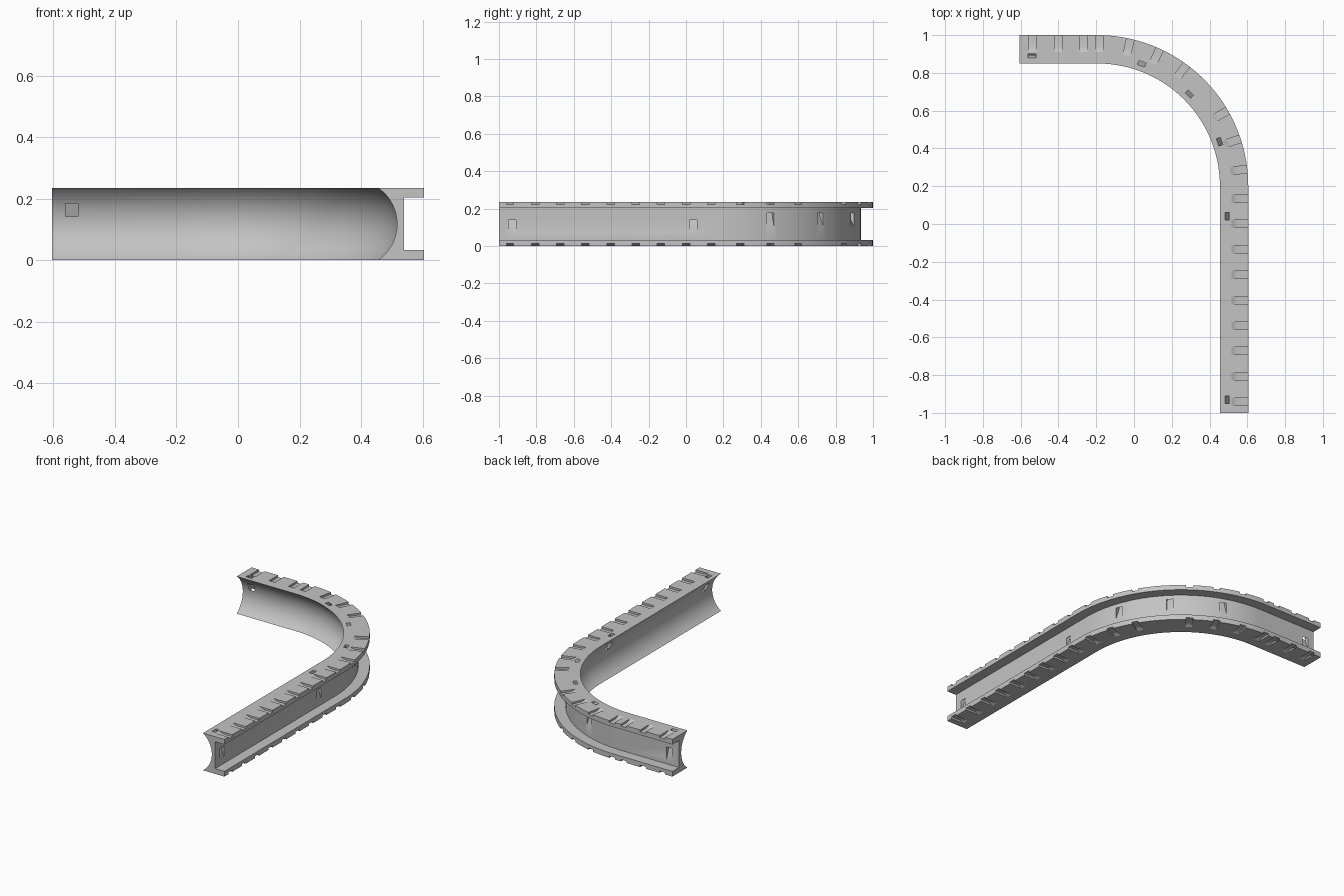
import bpy, bmesh, math
from mathutils import Vector

cube = bpy.data.objects.get("Cube")
if cube:
    bpy.data.objects.remove(cube, do_unlink=True)

H = 0.235              # rail height
CX, CY = -0.195, 0.2   # bend centre
R_IN, R_WEB, R_OUT = 0.65, 0.735, 0.8
BULGE = 0.062          # depth of the hollow inner face

grey = bpy.data.materials.new("light grey")
grey.use_nodes = True
grey.diffuse_color = (0.55, 0.55, 0.55, 1)
grey.node_tree.nodes["Principled BSDF"].inputs["Base Color"].default_value = grey.diffuse_color


def place(frame, r, t, z):
    """Point at distance r outward and t along the rail from a frame (x, y, angle)."""
    x, y, a = frame
    return Vector((x + r * math.cos(a) - t * math.sin(a),
                   y + r * math.sin(a) + t * math.cos(a), z))


def loft(bm, rings):
    """Closed solid through a list of matching rings."""
    rings = [[bm.verts.new(p) for p in ring] for ring in rings]
    n = len(rings[0])
    for a, b in zip(rings, rings[1:]):
        for i in range(n):
            j = (i + 1) % n
            bm.faces.new((a[i], a[j], b[j], b[i]))
    bm.faces.new(rings[0])
    bm.faces.new(rings[-1][::-1])


def make_object(name, bm):
    bmesh.ops.recalc_face_normals(bm, faces=bm.faces[:])
    mesh = bpy.data.meshes.new(name)
    bm.to_mesh(mesh)
    bm.free()
    mesh.materials.append(grey)
    obj = bpy.data.objects.new(name, mesh)
    bpy.context.collection.objects.link(obj)
    return obj


# Frames on the two straights and the bend
def side(y):
    return (CX, y, 0.0)


def bend(deg):
    return (CX, CY, math.radians(deg))


def back(x):
    return (x, CY, math.pi / 2)


# Rail: channel on the outside, hollow arc on the inside
half = H / 2
radius = (half ** 2 + BULGE ** 2) / (2 * BULGE)
spread = math.asin(half / radius)
profile = [(R_OUT, 0), (R_OUT, 0.033), (R_WEB, 0.033),
           (R_WEB, 0.203), (R_OUT, 0.203), (R_OUT, H)]
ARC = 24
for i in range(ARC + 1):
    a = spread * (1 - 2 * i / ARC)
    profile.append((R_IN + BULGE - radius + radius * math.cos(a),
                    half + radius * math.sin(a)))

BEND = 36
stations = [side(-1)] + [bend(90 * i / BEND) for i in range(BEND + 1)] + [back(-0.605)]
bm = bmesh.new()
loft(bm, [[place(f, r, 0, z) for r, z in profile] for f in stations])
rail = make_object("curved_rail", bm)

# Cutters: shallow edge notches above and below, slanted slots through to the web
bm = bmesh.new()


def cut(frame, shape, width):
    loft(bm, [[place(frame, r, t, z) for r, z in shape]
              for t in (-width / 2, width / 2)])


notch = [(0.711, H), (0.725, H - 0.008), (0.741, H - 0.012),
         (0.82, H - 0.012), (0.82, H + 0.02), (0.711, H + 0.02)]
notch_frames = [side(0.135 - 0.1345 * i) for i in range(9)]
notch_frames += [bend(6.5 + 11.8 * i) for i in range(8) if i != 3]
notch_frames += [back(-0.265 - 0.135 * i) for i in range(3)]
for f in notch_frames:
    cut(f, notch, 0.04)
    cut(f, [(r, H - z) for r, z in notch], 0.04)


def slot(frame, low, high):
    """Slanted slot from the top face down to a window in the web."""
    inner, outer = Vector((0.678, H)), Vector((0.701, H))
    a = (Vector((R_WEB, low)) - inner)
    b = (Vector((R_WEB, high)) - outer)
    shape = [inner - a * 0.1, inner + a * 1.2, outer + b * 1.2, outer - b * 0.1]
    cut(frame, [tuple(p) for p in shape], 0.04)


for f in (side(-0.93), side(0.04), back(-0.54)):
    slot(f, 0.068, 0.14)
for deg in (20, 45, 70):
    slot(bend(deg), 0.102, 0.176)
cutter = make_object("slot_cutter", bm)
cutter.hide_render = True

mod = rail.modifiers.new("slots", 'BOOLEAN')
mod.operation = 'DIFFERENCE'
mod.solver = 'EXACT'
mod.object = cutter
bpy.ops.object.select_all(action='DESELECT')
rail.select_set(True)
bpy.context.view_layer.objects.active = rail
bpy.ops.object.modifier_apply(modifier=mod.name)
bpy.data.objects.remove(cutter, do_unlink=True)
bpy.ops.object.shade_smooth_by_angle(angle=math.radians(25))
